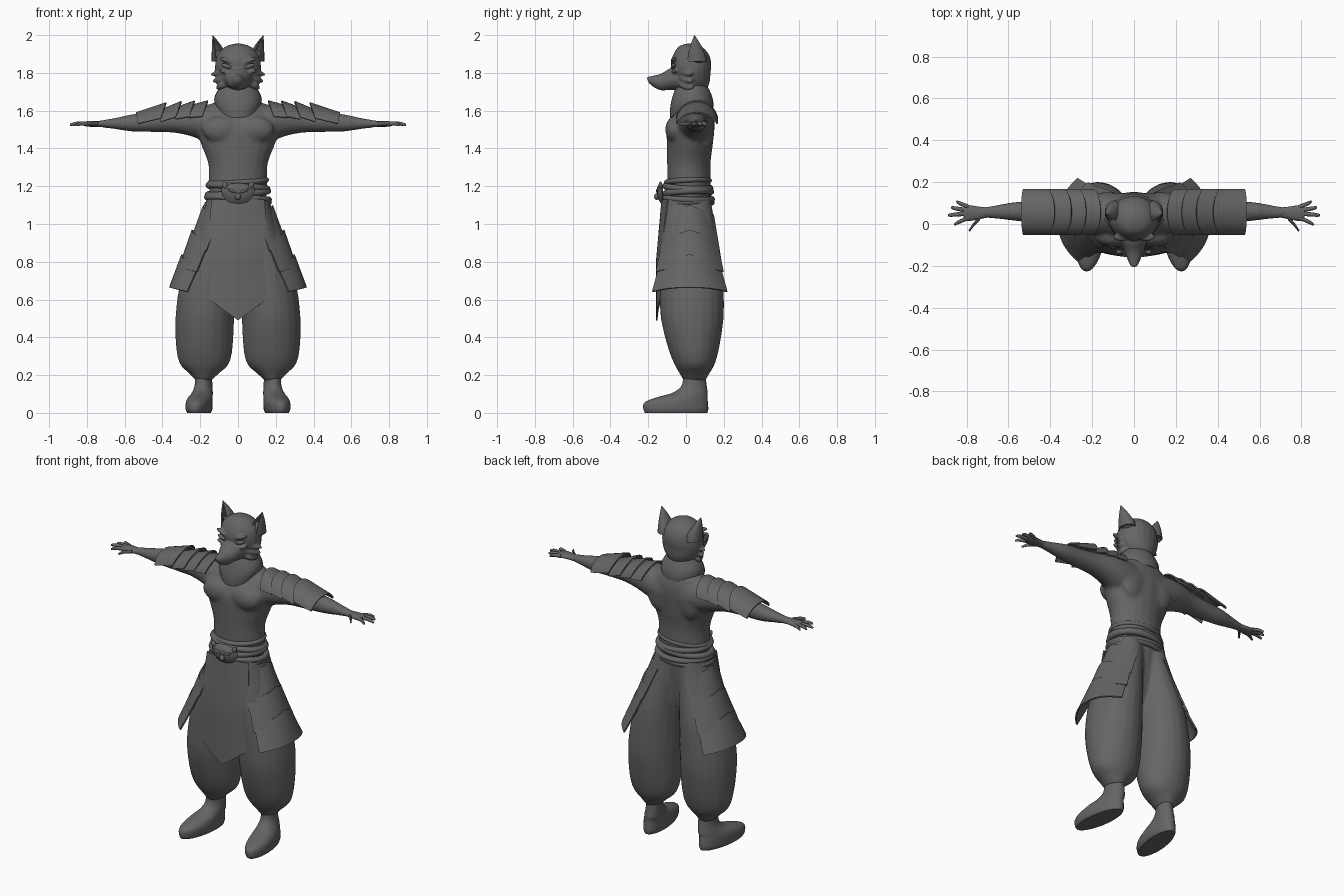
import bpy, bmesh
from math import sin, cos, pi, radians
from mathutils import Matrix, Euler, Vector

cube = bpy.data.objects.get("Cube")
if cube:
    bpy.data.objects.remove(cube, do_unlink=True)

grey = bpy.data.materials.new("dark grey")
grey.use_nodes = True
tone = (0.13, 0.13, 0.13, 1)
grey.diffuse_color = tone
grey.node_tree.nodes["Principled BSDF"].inputs["Base Color"].default_value = tone


def lerp(a, b, t):
    return a + (b - a) * t


def finish(name, bm, voxel=0, relax=4):
    """Turn a bmesh into a smooth object; a voxel size fuses its pieces together."""
    bmesh.ops.recalc_face_normals(bm, faces=bm.faces)
    mesh = bpy.data.meshes.new(name)
    bm.to_mesh(mesh)
    bm.free()
    mesh.materials.append(grey)
    obj = bpy.data.objects.new(name, mesh)
    bpy.context.scene.collection.objects.link(obj)
    bpy.ops.object.select_all(action='DESELECT')
    obj.select_set(True)
    bpy.context.view_layer.objects.active = obj
    bpy.ops.object.shade_smooth_by_angle(angle=radians(40))
    if voxel:
        fuse = obj.modifiers.new("fuse", 'REMESH')
        fuse.mode, fuse.voxel_size, fuse.use_smooth_shade = 'VOXEL', voxel, True
        soft = obj.modifiers.new("soften", 'SMOOTH')
        soft.factor, soft.iterations = 0.5, relax
    return obj


def spline(rows, steps=4):
    """Catmull-Rom interpolation through rows of numbers."""
    out = []
    for i in range(len(rows) - 1):
        quad = zip(rows[max(i - 1, 0)], rows[i], rows[i + 1], rows[min(i + 2, len(rows) - 1)])
        quad = list(quad)
        for s in range(steps):
            t = s / steps
            out.append([b + t * (c - a + t * (2*a - 5*b + 4*c - d + t * (3*(b - c) + d - a))) / 2
                        for a, b, c, d in quad])
    return out + [list(rows[-1])]


def loft(bm, rows, axis='z', both=False, sides=20, shear=0):
    """Skin ellipses given as (position, centre 1, centre 2, radius 1, radius 2) along an axis."""
    for side in ((1, -1) if both else (1,)):
        rings = []
        for p, c, d, r, s in spline(rows):
            ring = []
            for k in range(sides):
                a = 2 * pi * k / sides
                m, n = c + r * cos(a), d + s * sin(a)
                x, y, z = {'x': (p, m, n), 'y': (m, p, n), 'z': (m, n, p)}[axis]
                ring.append(bm.verts.new((side * (x + shear * y), y, z)))
            rings.append(ring)
        for low, high in zip(rings, rings[1:]):
            for k in range(sides):
                j = (k + 1) % sides
                bm.faces.new((low[k], low[j], high[j], high[k]))
        bm.faces.new(rings[0])
        bm.faces.new(rings[-1])


def blob(bm, place, size, turn=0, both=False):
    """Ellipsoid, optionally tilted in the front plane and mirrored."""
    for side in ((1, -1) if both else (1,)):
        at = Vector((side * place[0], place[1], place[2]))
        spin = Euler((0, side * turn, 0)).to_matrix().to_4x4()
        bmesh.ops.create_uvsphere(bm, u_segments=20, v_segments=12, radius=1,
                                  matrix=Matrix.Translation(at) @ spin @ Matrix.Diagonal((*size, 1)))


def sheet(bm, shape, nu, nv, thick=0, both=False):
    """Surface from shape(u, v), welded where it closes, with optional thickness."""
    for side in ((1, -1) if both else (1,)):
        part = bmesh.new()
        grid = []
        for i in range(nu + 1):
            points = [shape(i / nu, j / nv) for j in range(nv + 1)]
            grid.append([part.verts.new((side * x, y, z)) for x, y, z in points])
        for i in range(nu):
            for j in range(nv):
                part.faces.new((grid[i][j], grid[i + 1][j], grid[i + 1][j + 1], grid[i][j + 1]))
        bmesh.ops.remove_doubles(part, verts=part.verts, dist=1e-5)
        bmesh.ops.recalc_face_normals(part, faces=part.faces)
        if thick:
            bmesh.ops.solidify(part, geom=part.faces[:], thickness=thick)
        scratch = bpy.data.meshes.new("scratch")
        part.to_mesh(scratch)
        part.free()
        bm.from_mesh(scratch)
        bpy.data.meshes.remove(scratch)


# Bare torso, arms and neck fused into one skin
body = bmesh.new()
loft(body, [(1.12, 0, .01, .15, .11), (1.22, 0, .015, .155, .115), (1.32, 0, .015, .158, .115),
            (1.42, 0, .02, .195, .122), (1.5, 0, .025, .22, .125), (1.57, 0, .04, .21, .11),
            (1.63, 0, .05, .15, .085), (1.66, 0, .05, .09, .07)])
loft(body, [(1.6, 0, .045, .1, .09), (1.68, 0, .035, .085, .08), (1.76, 0, .03, .075, .075)])
loft(body, [(.06, .05, 1.52, .1, .1), (.17, .05, 1.535, .1, .1), (.25, .055, 1.545, .085, .08),
            (.34, .055, 1.545, .065, .062), (.45, .055, 1.54, .055, .053), (.56, .06, 1.535, .046, .046),
            (.65, .058, 1.532, .034, .03), (.73, .055, 1.53, .023, .018)], 'x', both=True)
blob(body, (.09, -.06, 1.5), (.1, .05, .07), both=True)
blob(body, (.1, .11, 1.5), (.08, .04, .11), both=True)
finish("bare_torso_and_arms", body, .01, 6)

# Hands with spread fingers
hands = bmesh.new()
loft(hands, [(.7, .055, 1.53, .024, .019), (.74, .053, 1.53, .03, .016),
             (.79, .052, 1.53, .038, .015), (.815, .053, 1.53, .03, .011)], 'x', both=True)
for root, reach, start, end in ((.79, .85, .082, .105), (.8, .875, .066, .078),
                                (.8, .89, .05, .042), (.79, .86, .03, .0), (.735, .79, .03, -.028)):
    mid = lerp(root, reach, .6)
    loft(hands, [(root, start, 1.53, .011, .011), (mid, lerp(start, end, .6), 1.532, .01, .01),
                 (reach - .005, end, 1.526, .007, .007), (reach, end, 1.525, .002, .002)],
         'x', both=True, sides=10)
finish("hands", hands)

# Head with muzzle, cheek fur, nose and brows
head = bmesh.new()
loft(head, [(1.7, 0, .035, .06, .07), (1.75, 0, .035, .1, .09), (1.8, 0, .03, .12, .1),
            (1.85, 0, .027, .12, .107), (1.9, 0, .027, .105, .093), (1.94, 0, .022, .065, .06),
            (1.955, 0, .02, .015, .015)])
loft(head, [(0, 0, 1.775, .09, .072), (-.08, 0, 1.768, .065, .058), (-.13, 0, 1.752, .045, .045),
            (-.17, 0, 1.755, .031, .031), (-.2, 0, 1.764, .017, .015)], 'y')
for tip, height in ((.145, 1.79), (.135, 1.755), (.115, 1.72)):
    loft(head, [(.04, .0, height + .03, .05, .035), (.1, .01, height + .012, .035, .022),
                (tip, .025, height, .004, .004)], 'x', both=True)
blob(head, (0, -.195, 1.77), (.017, .012, .012))
blob(head, (.058, -.062, 1.865), (.045, .02, .012), -.35, both=True)
blob(head, (.06, -.058, 1.805), (.04, .02, .012), -.2, both=True)
finish("head", head, .006, 3)

eyes = bmesh.new()
blob(eyes, (.06, -.066, 1.835), (.03, .014, .012), -.35, both=True)
finish("eyes", eyes)


# Cupped ears, open toward the front
def ear(u, v):
    a = radians(lerp(-55, 235, v))
    taper = 1 - u ** 1.6
    return (lerp(.095, .133, u ** 1.5) + (.042 * taper + .002) * cos(a),
            lerp(.055, .045, u) + (.055 * taper + .002) * sin(a), lerp(1.86, 1.997, u))


ears = bmesh.new()
sheet(ears, ear, 10, 16, .008, both=True)
blob(ears, (.095, .06, 1.885), (.036, .045, .035), both=True)
finish("ears", ears)


# Neck ruff that dips to a point on the chest
def ruff(u, v):
    a = 2 * pi * v
    front = max(0, -sin(a)) ** 2
    swell = sin(pi * min(1, u * .75))
    return ((.088 + .038 * swell) * cos(a), .03 + (.08 + .02 * swell + .02 * u) * sin(a),
            lerp(1.735, 1.615 - .055 * front, u))


collar = bmesh.new()
sheet(collar, ruff, 8, 32, .012)
finish("neck_ruff", collar)

# Overlapping shoulder plates bent over the upper arms
pauldrons = bmesh.new()
for inner, outer, top, low in ((.16, .27, 1.655, 1.625), (.23, .34, 1.655, 1.615),
                               (.3, .42, 1.652, 1.602), (.38, .54, 1.645, 1.592)):
    def plate(u, v):
        t = radians(lerp(-75, 75, v))
        bend = (1 - cos(t)) / .74
        return (lerp(inner + .03 * bend, outer - .01 * bend, u), .058 + .114 * sin(t),
                lerp(top, low, u) - lerp(.085, .06, u) * bend)
    sheet(pauldrons, plate, 3, 16, .008, both=True)
finish("shoulder_plates", pauldrons)

# Baggy trousers, legs fused at the hips
trousers = bmesh.new()
loft(trousers, [(.17, .182, .045, .04, .058), (.21, .18, .045, .08, .08), (.26, .178, .045, .13, .108),
                (.35, .178, .04, .15, .137), (.5, .176, .033, .155, .166), (.65, .166, .03, .148, .17),
                (.8, .145, .025, .132, .165), (.95, .112, .015, .112, .148),
                (1.08, .085, .01, .095, .13), (1.14, .08, .01, .085, .12)], both=True)
loft(trousers, [(.74, 0, .0, .05, .06), (.85, 0, .0, .11, .1), (1, 0, .005, .15, .115),
                (1.14, 0, .01, .165, .12)])
finish("baggy_trousers", trousers, .011, 4)

# Boots, turned out slightly
boots = bmesh.new()
loft(boots, [(0, .2, -.052, .06, .165), (.02, .2, -.054, .068, .172), (.055, .199, -.052, .068, .168),
             (.08, .197, -.025, .063, .138), (.105, .192, .02, .055, .095), (.14, .188, .042, .047, .068),
             (.185, .187, .045, .044, .06)], both=True, sides=28, shear=-.12)
finish("boots", boots)


# Pointed front apron
def apron(u, v):
    across = lerp(-1, 1, u)
    bottom = .49 + .135 * abs(across)
    width = lerp(.14, .185, v)
    return (width * across, lerp(-.13, -.158, min(1, v * 2)) + .03 * across ** 2, lerp(1.13, bottom, v))


cloth = bmesh.new()
sheet(cloth, apron, 16, 10, .008)
finish("front_apron", cloth)

# Three tiers of hip armour: heights and outer widths, then front and back reach
tassets = bmesh.new()
for top, low, x_top, x_low, front, back in ((1.1, .88, .185, .265, -.14, .18),
                                            (.97, .77, .245, .315, -.16, .2),
                                            (.84, .665, .3, .365, -.18, .22)):
    def tier(u, v):
        t = lerp(-1, 1, v)
        edge = abs(t) ** 2.4
        reach = lerp(.8, 1, u)
        mid, half = (front + back) / 2, (back - front) / 2
        return (lerp(x_top, x_low, u) - .095 * edge, mid + half * reach * t,
                lerp(top - .05 * abs(t), low - .022 * edge, u))
    sheet(tassets, tier, 5, 18, .009, both=True)
finish("hip_armour", tassets)

# Sash wound around the waist in slanting folds
sash = bmesh.new()
for level, wide, fat, slant in ((1.225, .15, .014, .01), (1.195, .154, .018, -.012),
                                (1.165, .158, .018, .012), (1.135, .163, .017, -.008),
                                (1.11, .165, .014, .006)):
    def fold(u, v):
        a, b = 2 * pi * u, 2 * pi * v
        return ((wide + fat * cos(b)) * cos(a), .01 + (wide - .037 + fat * cos(b)) * sin(a),
                level + fat * sin(b) + slant * sin(a + 1))
    sheet(sash, fold, 40, 10)
finish("waist_sash", sash)


# Shield buckle with a small mask in relief
def shield(u, v):
    a = 2 * pi * v
    height = .035 * sin(a) if sin(a) > 0 else .078 * sin(a)
    return (u * .088 * cos(a), -.128 - .025 * (1 - u ** 3), 1.182 + u * height)


buckle = bmesh.new()
sheet(buckle, shield, 6, 32, .008)
blob(buckle, (0, -.155, 1.145), (.016, .014, .018))
blob(buckle, (.033, -.15, 1.175), (.026, .009, .007), -.4, both=True)
blob(buckle, (.07, -.135, 1.205), (.014, .01, .02), .4, both=True)
finish("belt_buckle", buckle)
